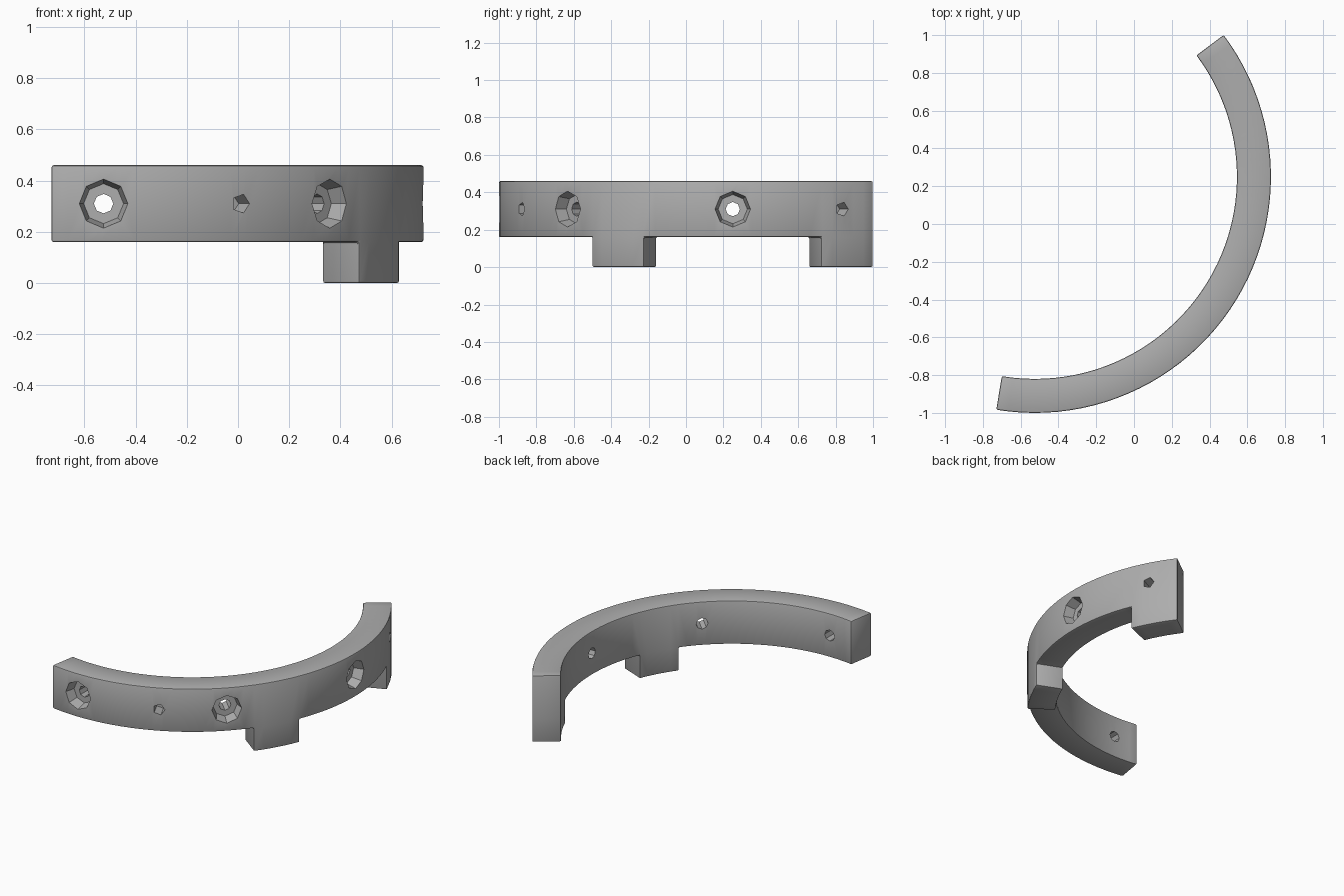
import bpy, bmesh, math
from math import cos, sin, radians, pi
from mathutils import Vector

cube = bpy.data.objects.get("Cube")
if cube:
    bpy.data.objects.remove(cube)

CX, CY = -0.525, 0.25            # centre of the arc
OUTER, INNER = 1.25, 1.07
LOW, TOP, HOLE_Z = 0.16, 0.46, 0.31
START, END = -99.4, 36.9
LEGS = [(-37.0, -22.4), (22.3, END)]

grey = bpy.data.materials.new("plain_grey")
grey.use_nodes = True
colour = (0.42, 0.42, 0.42, 1)
grey.diffuse_color = colour
grey.node_tree.nodes["Principled BSDF"].inputs["Base Color"].default_value = colour


def polar(angle, radius, z):
    a = radians(angle)
    return Vector((CX + radius * cos(a), CY + radius * sin(a), z))


def make_object(name, bm):
    bmesh.ops.recalc_face_normals(bm, faces=bm.faces)
    mesh = bpy.data.meshes.new(name)
    bm.to_mesh(mesh)
    bm.free()
    obj = bpy.data.objects.new(name, mesh)
    bpy.context.collection.objects.link(obj)
    mesh.materials.append(grey)
    return obj


def apply_modifier(obj, mod):
    bpy.context.view_layer.objects.active = obj
    bpy.ops.object.modifier_apply(modifier=mod.name)


# Curved bar with legs: outer wall as quads, thickened towards the centre
stops = [START, LEGS[0][0], LEGS[0][1], LEGS[1][0], END]
angles = []
for a, b in zip(stops, stops[1:]):
    n = max(4, round((b - a) / 3))
    angles += [a + (b - a) * i / n for i in range(n)]
angles.append(END)

bm = bmesh.new()


def wall(a, b, z0, z1):
    bm.faces.new([bm.verts.new(polar(t, OUTER, z))
                  for t, z in ((a, z0), (b, z0), (b, z1), (a, z1))])


for a, b in zip(angles, angles[1:]):
    wall(a, b, LOW, TOP)
    if any(s < (a + b) / 2 < e for s, e in LEGS):
        wall(a, b, 0, LOW)
bmesh.ops.remove_doubles(bm, verts=bm.verts, dist=1e-4)
grown = bmesh.ops.extrude_face_region(bm, geom=bm.faces[:], use_keep_orig=True)
for v in grown["geom"]:
    if isinstance(v, bmesh.types.BMVert):
        v.co.x = CX + (v.co.x - CX) * INNER / OUTER
        v.co.y = CY + (v.co.y - CY) * INNER / OUTER
bar = make_object("curved_bar", bm)

# Slightly broken edges
bevel = bar.modifiers.new("edge_break", "BEVEL")
bevel.width = 0.008
bevel.segments = 2
bevel.limit_method = "ANGLE"
bevel.angle_limit = radians(40)
apply_modifier(bar, bevel)


# Holes: stepped bits turned about a radial axis
def drill(angle, steps, sides):
    bm = bmesh.new()
    tangent = Vector((-sin(radians(angle)), cos(radians(angle)), 0))
    rings = []
    for distance, radius in steps:
        centre = polar(angle, distance, HOLE_Z)
        rings.append([bm.verts.new(centre + tangent * radius * cos(2 * pi * i / sides)
                                   + Vector((0, 0, radius * sin(2 * pi * i / sides))))
                      for i in range(sides)])
    for r, s in zip(rings, rings[1:]):
        for i in range(sides):
            j = (i + 1) % sides
            bm.faces.new((r[i], r[j], s[j], s[i]))
    bm.faces.new(rings[0])
    bm.faces.new(rings[-1])
    bit = make_object("drill_bit", bm)
    bit.hide_render = True
    cut = bar.modifiers.new("hole", "BOOLEAN")
    cut.operation = "DIFFERENCE"
    cut.solver = "EXACT"
    cut.object = bit
    apply_modifier(bar, cut)
    bpy.data.objects.remove(bit)


for angle in (-90, -45, 0):       # bolt holes with a wide seat
    drill(angle, [(OUTER + 0.04, 0.106), (OUTER - 0.07, 0.078),
                  (OUTER - 0.07, 0.038), (INNER - 0.05, 0.038)], 8)
for angle in (-64.6, 27.9):       # blind pin holes
    drill(angle, [(OUTER + 0.04, 0.038), (OUTER - 0.1, 0.038)], 5)

bpy.ops.object.select_all(action="DESELECT")
bar.select_set(True)
bpy.context.view_layer.objects.active = bar
bpy.ops.object.shade_smooth_by_angle(angle=radians(30))
